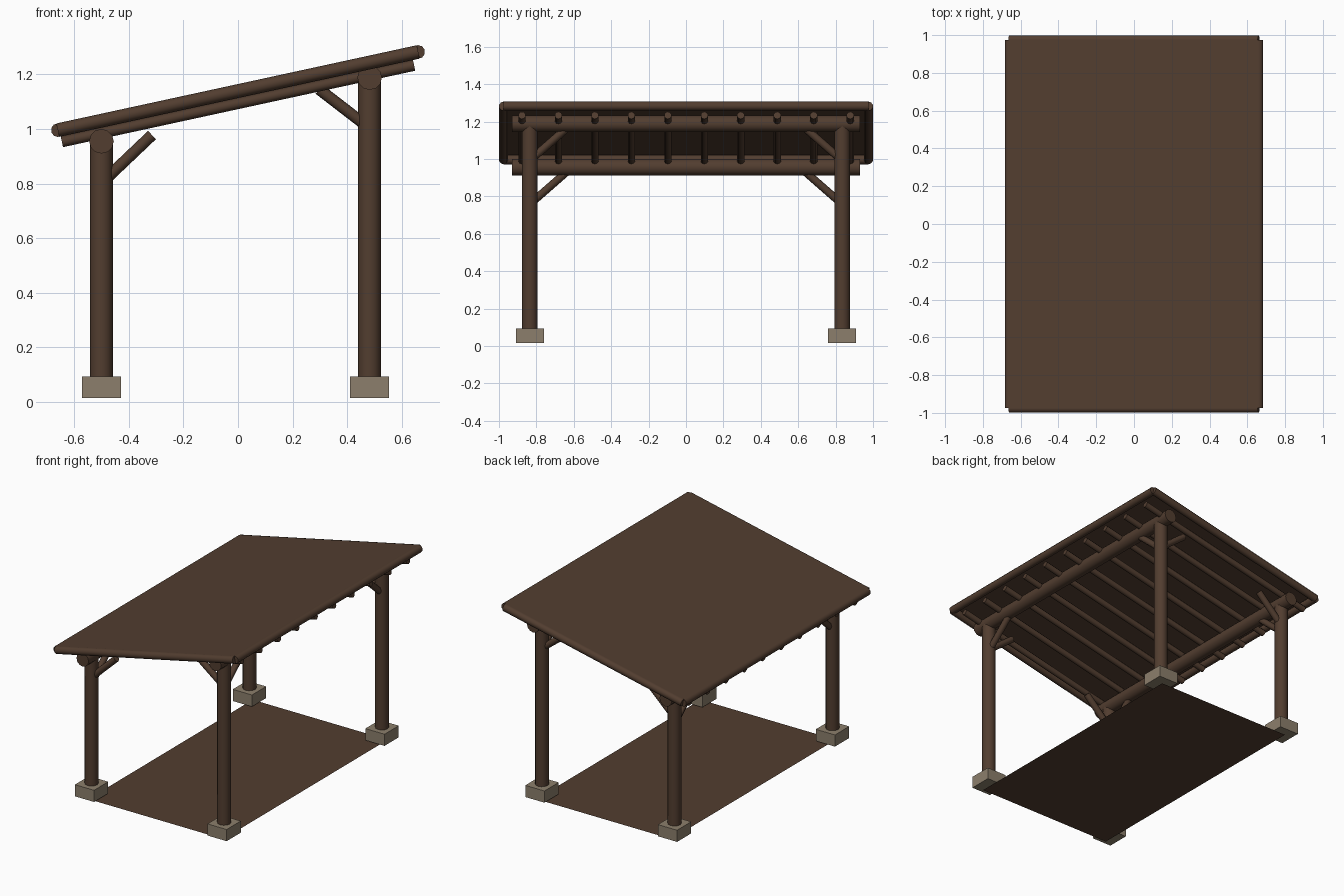
import bpy
import math
from mathutils import Vector

cube = bpy.data.objects.get("Cube")
if cube:
    bpy.data.objects.remove(cube, do_unlink=True)


def material(name, rgb):
    mat = bpy.data.materials.new(name)
    mat.use_nodes = True
    mat.diffuse_color = (*rgb, 1)
    mat.node_tree.nodes["Principled BSDF"].inputs["Base Color"].default_value = (*rgb, 1)
    return mat


WOOD = material("dark brown wood", (0.084, 0.047, 0.029))
STONE = material("grey stone", (0.262, 0.212, 0.15))


def finish(name, mat):
    obj = bpy.context.object
    obj.name = name
    obj.data.materials.append(mat)
    return obj


def log(name, start, end, radius, sides=12):
    """Round timber running between two points."""
    a, b = Vector(start), Vector(end)
    d = b - a
    bpy.ops.mesh.primitive_cylinder_add(
        vertices=sides, radius=radius, depth=d.length, location=(a + b) / 2,
        rotation=d.to_track_quat("Z", "Y").to_euler())
    bpy.ops.object.shade_smooth_by_angle(angle=math.radians(50))
    return finish(name, WOOD)


def sheet(name, width, length, z, tilt=0, x=0):
    bpy.ops.mesh.primitive_plane_add(size=1, location=(x, 0, z), rotation=(0, -tilt, 0))
    bpy.context.object.scale = (width, length, 1)
    return finish(name, WOOD)


# Roof slope: low on -x, high on +x
MID_Z, SLOPE = 1.139, 0.217
TILT = math.atan(SLOPE)
EDGE_X, EDGE_Y, EDGE_R = 0.66, 0.975, 0.025


def roof_z(x, drop=0):
    return MID_Z + SLOPE * x - drop


# Floor
sheet("floor", 1.0, 1.74, 0)

# Posts, footings, beams and braces
POST_Y, POST_R, BEAM_R = 0.835, 0.042, 0.045
for side, x, beam_z, inward, rise in (("right", -0.5, 0.955, 1, 0.95),
                                      ("left", 0.482, 1.188, -1, 0.77)):
    log(f"{side}_beam", (x, -0.93, beam_z), (x, 0.93, beam_z), BEAM_R)
    for end, s in (("front", -1), ("back", 1)):
        y = s * POST_Y
        tag = f"{end}_{side}"
        bpy.ops.mesh.primitive_cube_add(size=1, location=(x, y, 0.054))
        bpy.context.object.scale = (0.142, 0.15, 0.078)
        finish(f"{tag}_footing", STONE)
        log(f"{tag}_post", (x, y, 0.09), (x, y, beam_z), POST_R)
        # brace along the beam
        log(f"{tag}_beam_brace", (x, y, beam_z - 0.197),
            (x, y - s * 0.225, beam_z), 0.021, 8)
        # brace across, under the rafters
        foot_z = beam_z - 0.153 if inward > 0 else beam_z - 0.185
        log(f"{tag}_cross_brace", (x, y, foot_z),
            (x + inward * 0.185, y, foot_z + rise * 0.185), 0.021, 8)

# Rafters
for i in range(10):
    y = -0.877 + i * 0.195
    log(f"rafter_{i + 1}", (-0.645, y, roof_z(-0.645, 0.046)),
        (0.645, y, roof_z(0.645, 0.046)), 0.02, 10)

# Roof edge poles
for end, s in (("front", -1), ("back", 1)):
    log(f"{end}_roof_edge", (-EDGE_X, s * EDGE_Y, roof_z(-EDGE_X)),
        (EDGE_X, s * EDGE_Y, roof_z(EDGE_X)), EDGE_R, 10)
for side, s in (("right", -1), ("left", 1)):
    x = s * EDGE_X
    log(f"{side}_roof_edge", (x, -EDGE_Y, roof_z(x)), (x, EDGE_Y, roof_z(x)), EDGE_R, 10)

# Roof sheet resting on the edge poles
lift = EDGE_R + 0.0005
sheet("roof_sheet", 2 * EDGE_X / math.cos(TILT), 2 * EDGE_Y,
      MID_Z + lift * math.cos(TILT), TILT, -lift * math.sin(TILT))
